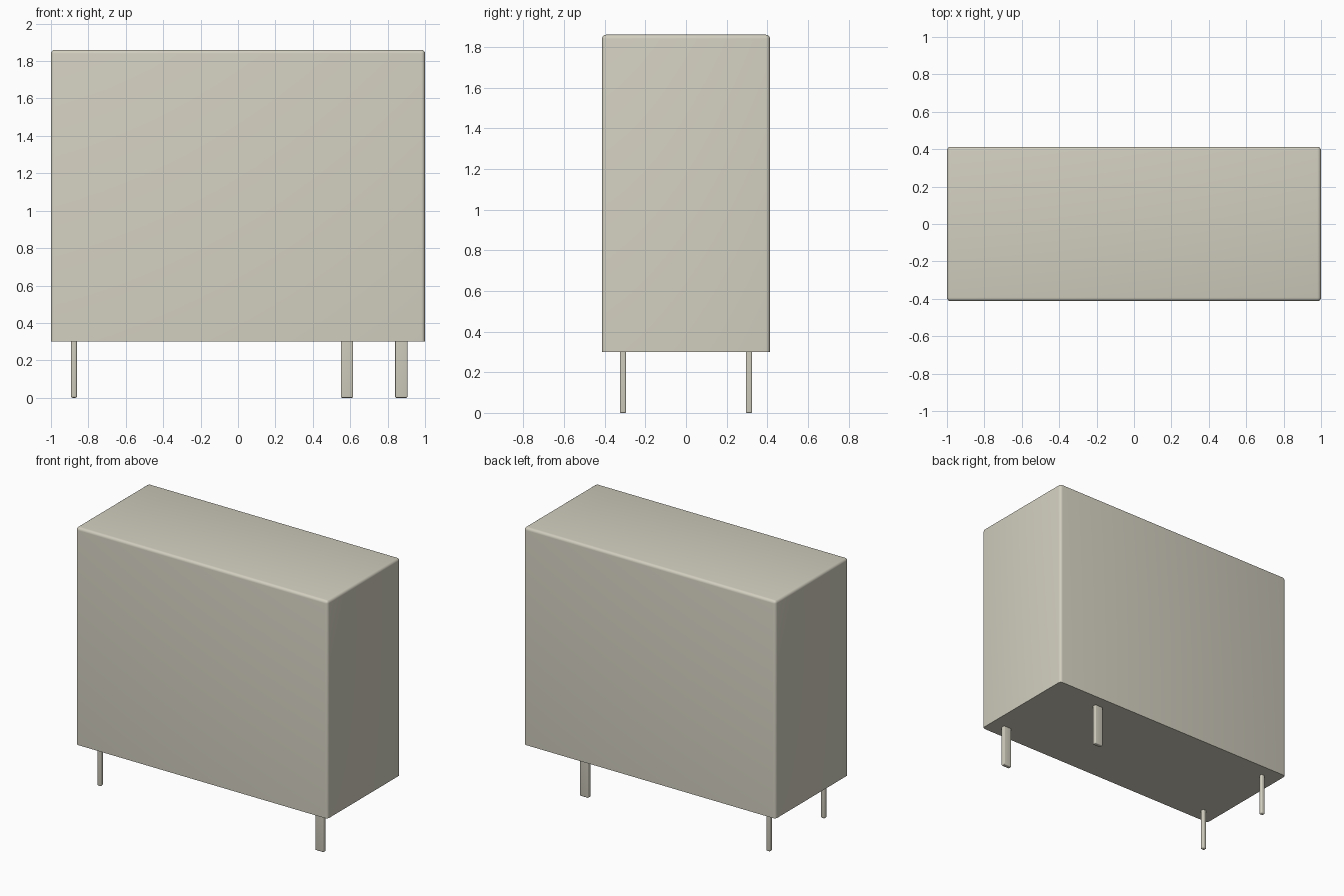
import bpy
import bmesh
from mathutils import Vector

cube = bpy.data.objects.get("Cube")
if cube:
    bpy.data.objects.remove(cube, do_unlink=True)

# One warm grey for everything
COLOUR = (0.64, 0.62, 0.52, 1)
mat = bpy.data.materials.new("warm grey plastic")
mat.use_nodes = True
mat.diffuse_color = COLOUR
mat.node_tree.nodes["Principled BSDF"].inputs["Base Color"].default_value = COLOUR


def rounded_box(name, centre, size, radius, keep_sharp):
    """Box with rounded edges, except the rim at its top or bottom end."""
    bm = bmesh.new()
    bmesh.ops.create_cube(bm, size=1)
    for v in bm.verts:
        v.co = Vector(c * s for c, s in zip(v.co, size))
    sign = 1 if keep_sharp == "top" else -1
    edges = [e for e in bm.edges if not all(v.co.z * sign > 0 for v in e.verts)]
    bmesh.ops.bevel(bm, geom=edges, offset=radius, segments=4, profile=0.5,
                    affect="EDGES", clamp_overlap=True)
    mesh = bpy.data.meshes.new(name)
    bm.to_mesh(mesh)
    bm.free()
    mesh.materials.append(mat)
    obj = bpy.data.objects.new(name, mesh)
    obj.location = centre
    bpy.context.collection.objects.link(obj)
    bpy.ops.object.select_all(action="DESELECT")
    obj.select_set(True)
    bpy.context.view_layer.objects.active = obj
    bpy.ops.object.shade_smooth_by_angle(angle=0.6)
    return obj


BASE, TOP = 0.30, 1.86
PIN_Y = 0.31

# Housing: rounded top and corners, sharp flat underside
rounded_box("housing", (0, 0, (BASE + TOP) / 2), (2, 0.826, TOP - BASE), 0.02, "bottom")

# Pins run slightly into the housing
PIN_LENGTH = BASE + 0.01


def pin(name, x, y, width, radius):
    rounded_box(name, (x, y, PIN_LENGTH / 2), (width, 0.03, PIN_LENGTH), radius, "top")


# Pair of thin coil pins
for side, y in (("front", -PIN_Y), ("back", PIN_Y)):
    pin(side + "_coil_pin", -0.877, y, 0.032, 0.009)

# Staggered flat contact blades
pin("front_contact_blade", 0.873, -PIN_Y, 0.066, 0.006)
pin("back_contact_blade", 0.583, PIN_Y, 0.066, 0.006)
